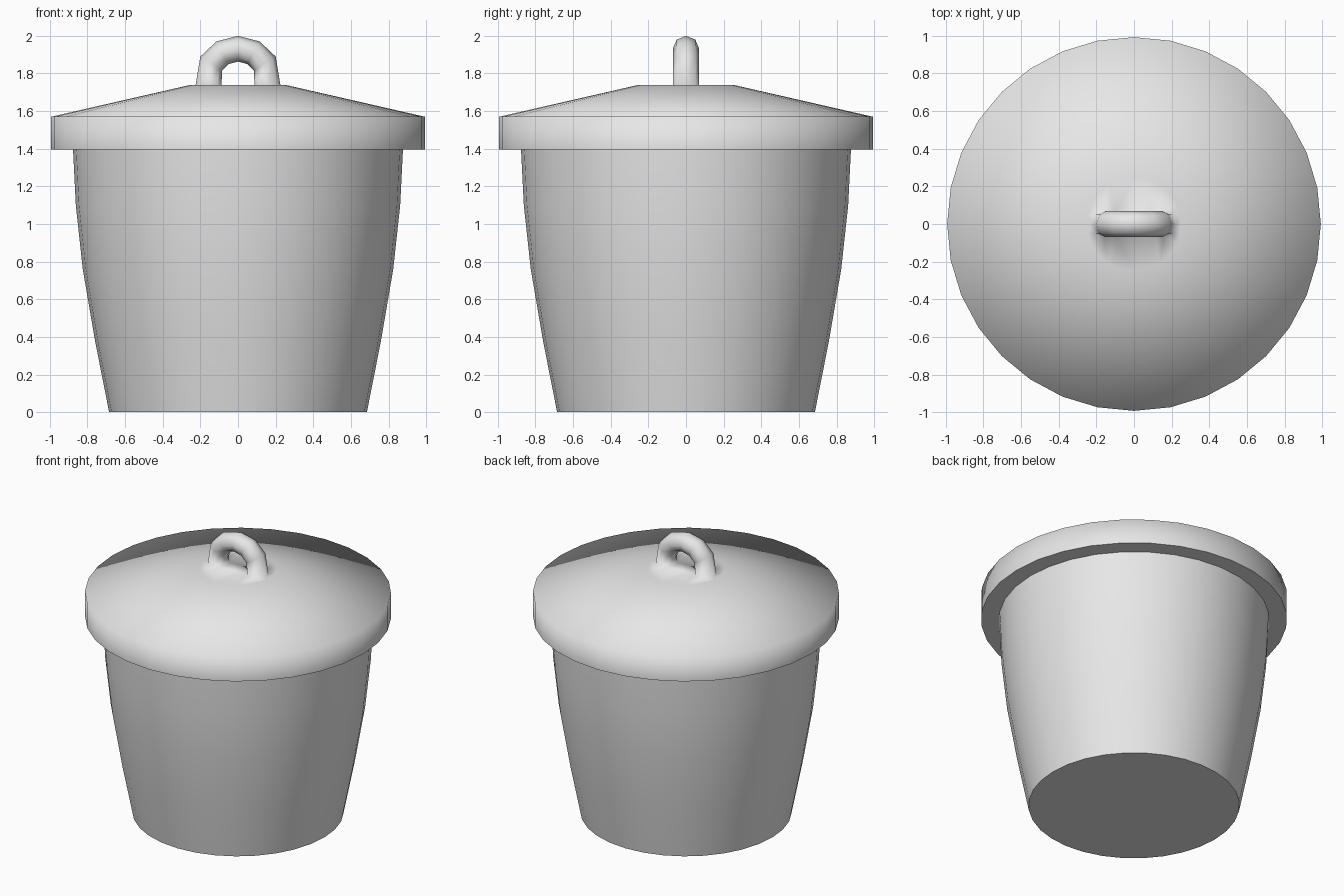
import bpy, bmesh
from math import sin, cos, pi
from mathutils import Vector

SIDES = 32

cube = bpy.data.objects.get("Cube")
if cube:
    bpy.data.objects.remove(cube, do_unlink=True)

grey = bpy.data.materials.new("light grey")
grey.use_nodes = True
colour = (0.8, 0.8, 0.8, 1)
grey.diffuse_color = colour
grey.node_tree.nodes["Principled BSDF"].inputs["Base Color"].default_value = colour


def circle(bm, radius, z):
    angles = [2 * pi * i / SIDES for i in range(SIDES)]
    return [bm.verts.new((radius * cos(a), radius * sin(a), z)) for a in angles]


def bridge(bm, a, b):
    n = len(a)
    for i in range(n):
        j = (i + 1) % n
        bm.faces.new((a[i], a[j], b[j], b[i]))


def stack(bm, profile):
    """Lathe a (radius, z) profile from the bottom up."""
    rings = [circle(bm, r, z) for r, z in profile]
    for a, b in zip(rings, rings[1:]):
        bridge(bm, a, b)
    bm.faces.new(rings[0][::-1])
    return rings


def loop_edges(bm, ring):
    return [bm.edges.get((v, ring[i - 1])) for i, v in enumerate(ring)]


def finish(bm, name, sharp_rings):
    bmesh.ops.recalc_face_normals(bm, faces=bm.faces)
    for f in bm.faces:
        f.smooth = True
    for ring in sharp_rings:
        for e in loop_edges(bm, ring):
            e.smooth = False
    mesh = bpy.data.meshes.new(name)
    bm.to_mesh(mesh)
    bm.free()
    mesh.materials.append(grey)
    obj = bpy.data.objects.new(name, mesh)
    bpy.context.collection.objects.link(obj)
    return obj


# Tapered bin body
bm = bmesh.new()
rings = stack(bm, [(0.685, 0), (0.76, 0.38), (0.825, 0.76), (0.862, 1.1), (0.877, 1.4)])
bm.faces.new(rings[-1])
finish(bm, "bin_body", [rings[0], rings[-1]])

# Lid with rim, sloping top and an arched handle growing out of its flat centre
bm = bmesh.new()
rings = stack(bm, [(0.993, 1.395), (0.993, 1.57), (0.25, 1.74)])

# Handle cross-sections, given by their outer and inner (x, z) points
half = [((0.225, 1.74), (0.088, 1.74)), ((0.2, 1.89), (0.084, 1.815)),
        ((0.115, 1.97), (0.05, 1.85))]
mirrored = [((-a, b), (-c, d)) for (a, b), (c, d) in reversed(half)]
sections = half + [((0, 2.0), (0, 1.863))] + mirrored
arch = []
for outer, inner in sections:
    o, i = Vector((outer[0], 0, outer[1])), Vector((inner[0], 0, inner[1]))
    mid, reach = (o + i) / 2, (o - i) / 2
    arch.append([bm.verts.new(mid + reach * cos(t) + Vector((0, 0.07 * sin(t), 0)))
                 for t in [pi * k / 4 for k in range(8)]])
for a, b in zip(arch, arch[1:]):
    bridge(bm, a, b)

# Flat centre around the two handle feet
edges = loop_edges(bm, rings[-1]) + loop_edges(bm, arch[0]) + loop_edges(bm, arch[-1])
bmesh.ops.triangle_fill(bm, edges=edges, use_beauty=True, normal=(0, 0, 1))
finish(bm, "lid_with_handle", [rings[0]])
